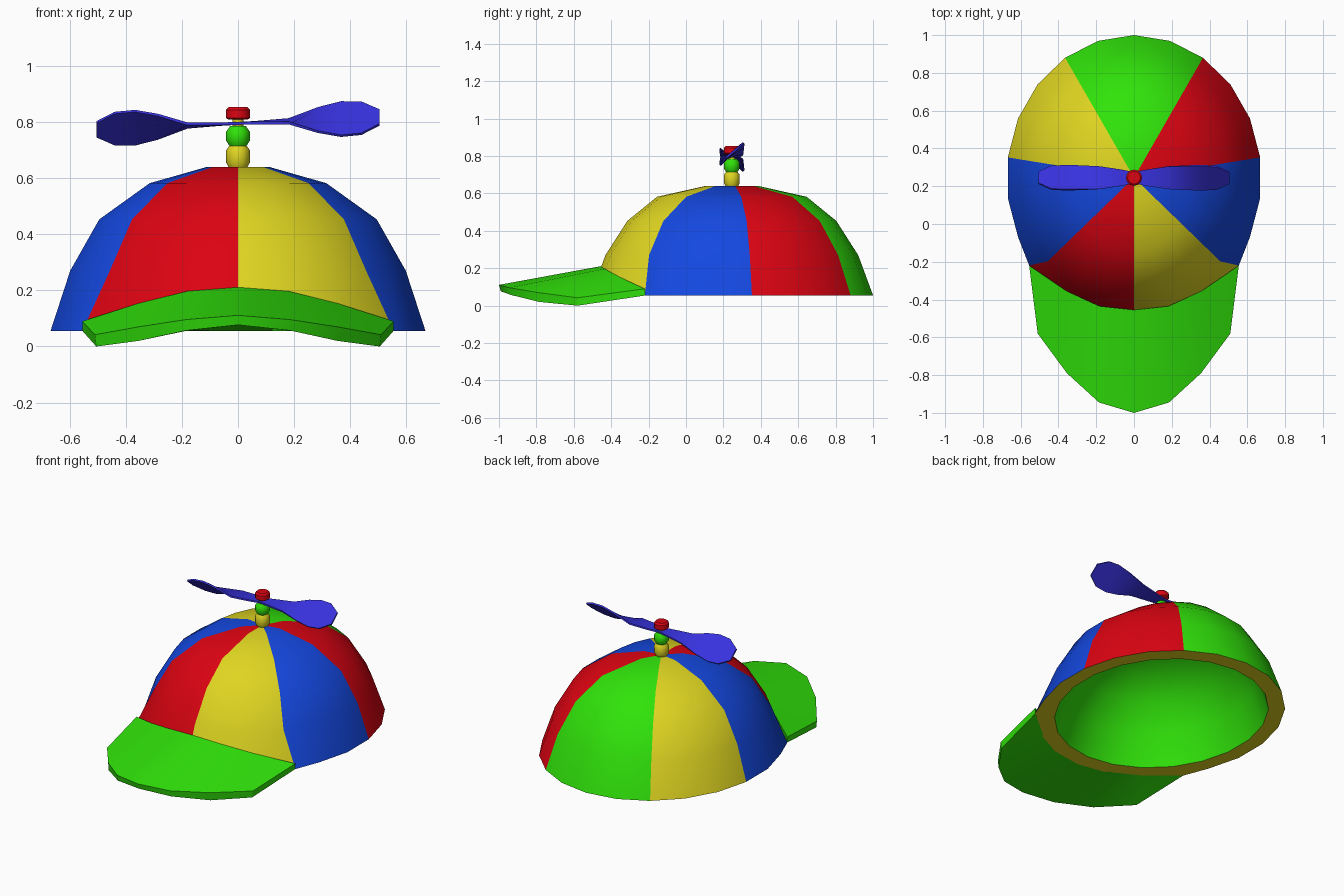
import bpy, bmesh, math
from mathutils import Vector

if "Cube" in bpy.data.objects:
    bpy.data.objects.remove(bpy.data.objects["Cube"])


def material(name, rgb):
    m = bpy.data.materials.new(name)
    m.diffuse_color = (*rgb, 1)
    m.use_nodes = True
    m.node_tree.nodes["Principled BSDF"].inputs["Base Color"].default_value = m.diffuse_color
    return m


GREEN = material("green", (0.03, 0.77, 0.003))
RED = material("red", (0.72, 0.001, 0.006))
BLUE = material("blue", (0.007, 0.065, 0.75))
YELLOW = material("yellow", (0.74, 0.67, 0.015))
VIOLET = material("violet_blue", (0.04, 0.032, 0.74))


def loft(name, rings, mats, pick=lambda ring, seg: 0, angle=30):
    """Skin closed rings of equal length and close both ends with a fan."""
    bm = bmesh.new()
    vs = [[bm.verts.new(p) for p in ring] for ring in rings]
    n = len(vs[0])
    for r in range(len(vs) - 1):
        for s in range(n):
            t = (s + 1) % n
            f = bm.faces.new((vs[r][s], vs[r][t], vs[r + 1][t], vs[r + 1][s]))
            f.material_index = pick(r, s)
    for r in (0, len(vs) - 1):
        mid = bm.verts.new(sum((v.co for v in vs[r]), Vector()) / n)
        for s in range(n):
            f = bm.faces.new((vs[r][s], vs[r][(s + 1) % n], mid))
            f.material_index = pick(r, s)
    bmesh.ops.recalc_face_normals(bm, faces=bm.faces)
    me = bpy.data.meshes.new(name)
    bm.to_mesh(me)
    bm.free()
    for m in mats:
        me.materials.append(m)
    ob = bpy.data.objects.new(name, me)
    bpy.context.collection.objects.link(ob)
    bpy.ops.object.select_all(action='DESELECT')
    ob.select_set(True)
    bpy.context.view_layer.objects.active = ob
    bpy.ops.object.shade_smooth_by_angle(angle=math.radians(angle))
    return ob


# Dome: oval shell of seven coloured panels, 22 sides, with a thick rim
SIDES, CY, BASE, INSET = 22, 0.245, 0.055, 0.865
RX, RY = 0.675, 0.755


def oval(sx, sy, z, flare=False):
    pts = []
    for i in range(SIDES):
        a = 2 * math.pi * i / SIDES
        x, y = RX * math.sin(a), RY * math.cos(a)
        # keep seams straight from above: same direction on every ring
        k = 1 / math.hypot(x / (RX * sx), y / (RY * sy))
        x, y = x * k, y * k
        if flare and i in (8, 14):      # rim flares out to the brim corners
            x, y = math.copysign(0.555, x), -0.465
        pts.append((x, CY + y, z))
    return pts


profile = [(0.165, 0.187, 0.64), (0.47, 0.53, 0.582), (0.74, 0.74, 0.453),
           (0.895, 0.895, 0.27), (1, 1, BASE)]
outer = [oval(*p, flare=p[2] == BASE) for p in profile]
inner = [oval(sx * INSET, sy * INSET, BASE + (z - BASE) * INSET)
         for sx, sy, z in reversed(profile)]
PANELS = [0] * 2 + [1] * 3 + [2] * 3 + [3] * 3 + [1] * 3 + [2] * 3 + [3] * 3 + [0] * 2


def panel(ring, seg):
    if ring == 4:
        return 3                         # rim underside
    return PANELS[seg] if ring < 4 else 0


loft("cap_dome", outer + inner, [GREEN, RED, BLUE, YELLOW], panel, 45)

# Brim: arched visor; each station is (inner top, outer top, outer bottom, inner bottom)
half = [
    [(0, -.455, .211), (0, -1, .111), (0, -.99, .077), (0, -.50, .055)],
    [(.182, -.435, .197), (.185, -.945, .096), (.185, -.935, .057), (.188, -.47, .055)],
    [(.354, -.357, .154), (.355, -.79, .07), (.355, -.785, .02), (.362, -.38, .055)],
    [(.555, -.22, .09), (.51, -.58, .042), (.505, -.58, 0), (.553, -.22, .054)],
]
mirrored = [[(-x, y, z) for x, y, z in st] for st in half[:0:-1]]
loft("brim", mirrored + half, [GREEN])


# Spindle beads: small turned profiles of (radius, z)
def turned(name, prof, mat, sides=12):
    rings = [[(r * math.cos(2 * math.pi * i / sides), CY + r * math.sin(2 * math.pi * i / sides), z)
              for i in range(sides)] for r, z in prof]
    loft(name, rings, [mat], angle=40)


turned("lower_bead", [(.033, .638), (.042, .655), (.042, .7), (.03, .716)], YELLOW)
turned("middle_bead", [(.03, .714), (.042, .733), (.042, .766), (.028, .785)], GREEN)
turned("spindle", [(.02, .70), (.02, .82)], YELLOW)
turned("top_knob", [(.034, .808), (.043, .815), (.043, .843), (.034, .853)], RED)

# Propeller blades: stations of (x, half chord in y, half chord in z)
blade = [(.0, .03, 0), (.06, .042, .001), (.18, .06, .006), (.285, .063, .042),
         (.367, .064, .06), (.44, .06, .056), (.505, .03, .025)]
for side, name in ((1, "right_blade"), (-1, "left_blade")):
    rings = []
    for x, hy, hz in blade:
        c = Vector((side * x, CY, .795 + side * .042 * x))
        chord = Vector((0, hy, side * hz))
        thick = Vector((0, -chord.z, chord.y)).normalized() * 0.005
        rings.append([c + chord + thick, c - chord + thick, c - chord - thick, c + chord - thick])
    loft(name, rings, [VIOLET])
